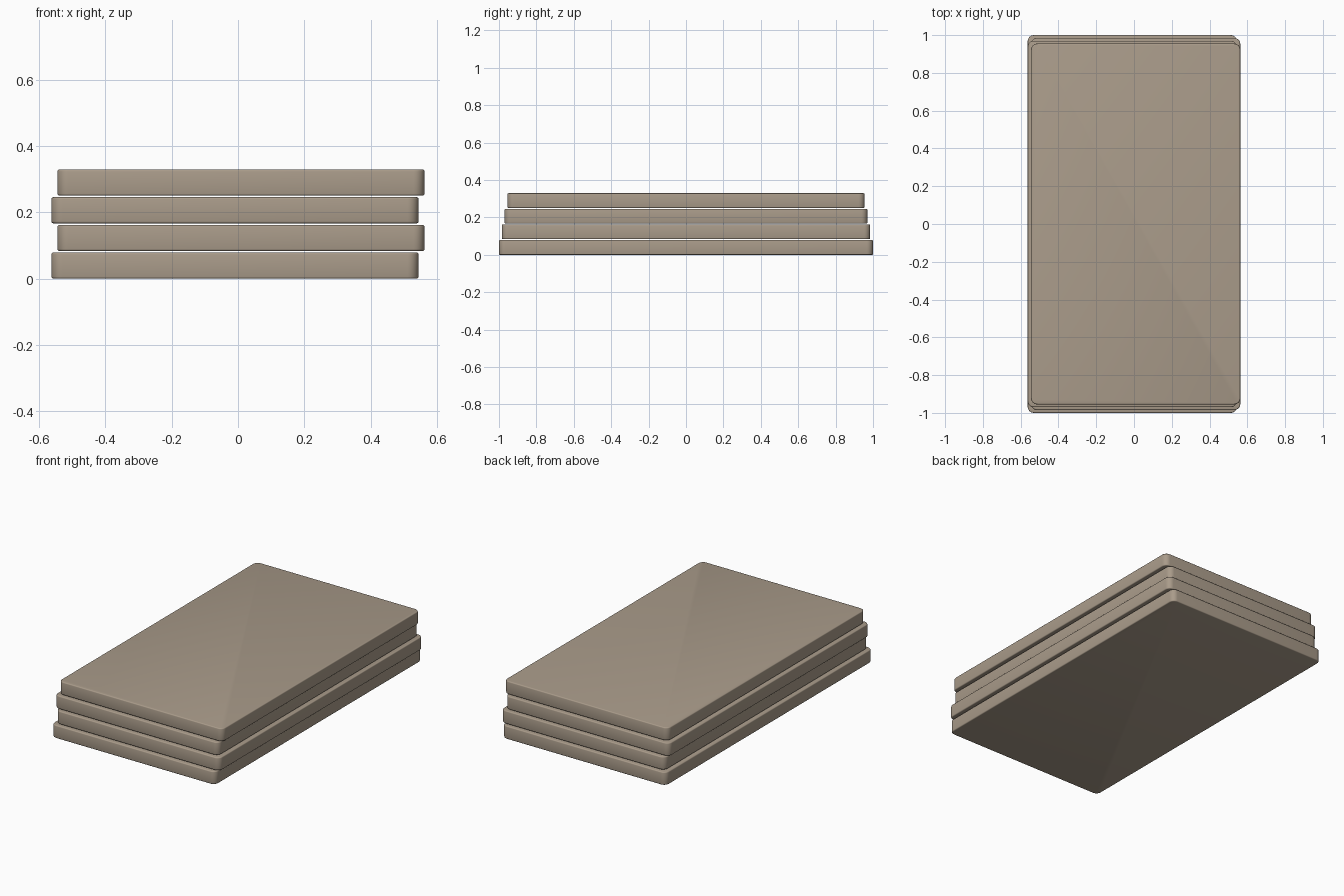
import bpy
import bmesh
import math

cube = bpy.data.objects.get("Cube")
if cube:
    bpy.data.objects.remove(cube, do_unlink=True)

COLOUR = (0.40, 0.33, 0.255, 1)
mat = bpy.data.materials.new("warm grey stone")
mat.use_nodes = True
mat.diffuse_color = COLOUR
mat.node_tree.nodes["Principled BSDF"].inputs["Base Color"].default_value = COLOUR

WIDTH, THICK, PITCH = 1.108, 0.079, 0.0835
CORNER, EDGE, SHIFT = 0.033, 0.006, 0.009


def slab(name, x, z, length):
    """Flat slab with rounded corners and softly eased rims."""
    bm = bmesh.new()
    bmesh.ops.create_cube(bm, size=1)
    bmesh.ops.scale(bm, vec=(WIDTH, length, THICK), verts=bm.verts)
    # round the four upright corners
    upright = [e for e in bm.edges
               if abs(e.verts[0].co.z - e.verts[1].co.z) > THICK / 2]
    bmesh.ops.bevel(bm, geom=upright, offset=CORNER, segments=6,
                    profile=0.5, affect='EDGES')
    # ease the top and bottom rims
    rims = [e for e in bm.edges
            if abs(e.verts[0].co.z - e.verts[1].co.z) < THICK / 2]
    bmesh.ops.bevel(bm, geom=rims, offset=EDGE, segments=3,
                    profile=0.5, affect='EDGES')
    mesh = bpy.data.meshes.new(name)
    bm.to_mesh(mesh)
    bm.free()
    mesh.materials.append(mat)
    obj = bpy.data.objects.new(name, mesh)
    obj.location = (x, 0, z + THICK / 2)
    bpy.context.collection.objects.link(obj)
    bpy.ops.object.select_all(action='DESELECT')
    obj.select_set(True)
    bpy.context.view_layer.objects.active = obj
    bpy.ops.object.shade_smooth_by_angle(angle=math.radians(35))


# stack of slabs, each a little shorter, staggered left and right
for i, label in enumerate(("bottom", "lower", "upper", "top")):
    slab(label + "_slab", SHIFT if i % 2 else -SHIFT, i * PITCH, 2 - 0.03 * i)
